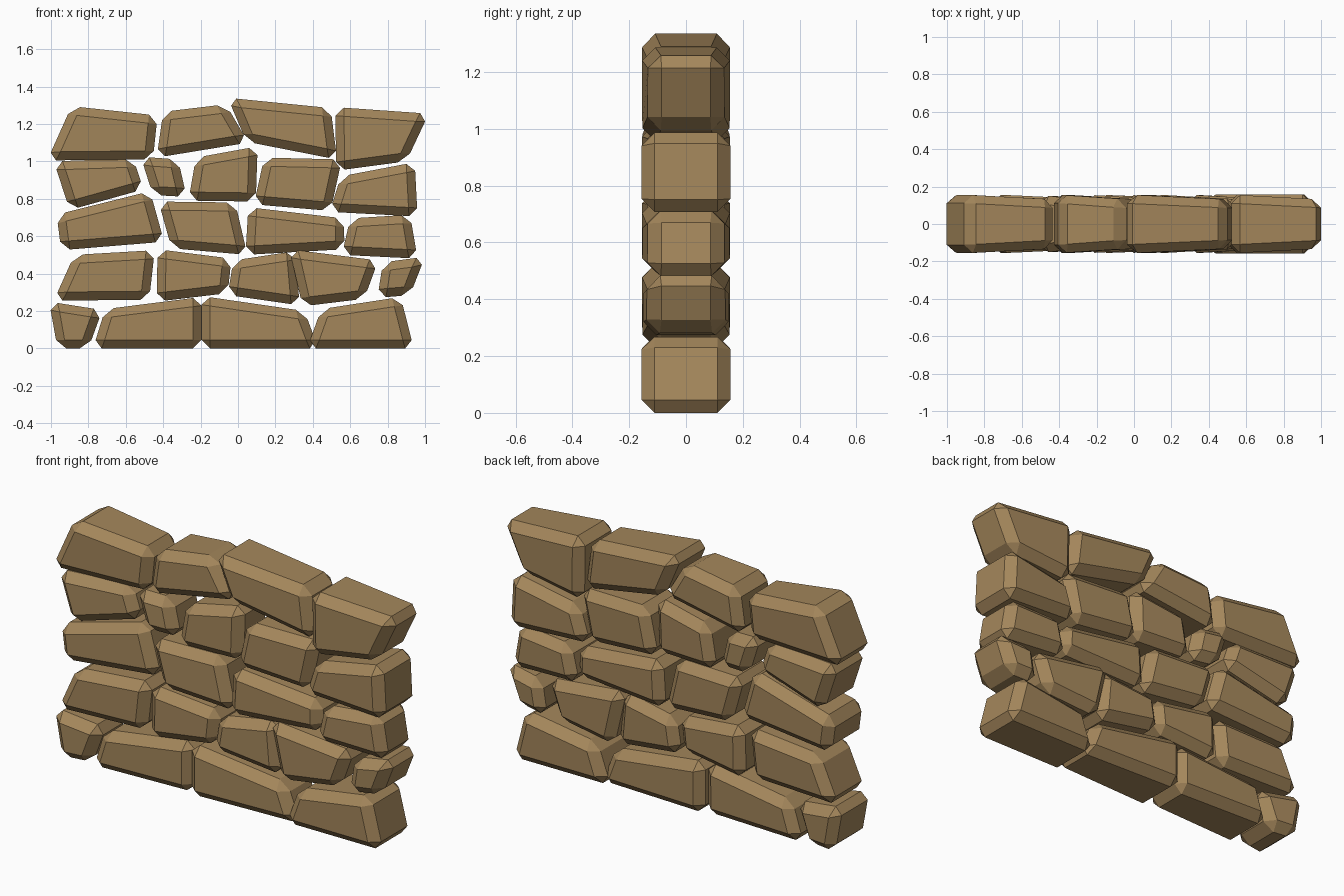
import bpy, bmesh

BEVEL = 0.046
FULL, SLIM = 0.157, 0.132   # half thickness of a stone at its thick and thin end

stone_mat = bpy.data.materials.new("sandy brown stone")
stone_mat.diffuse_color = (0.37, 0.24, 0.105, 1)


def stone(name, outline, right_half):
    """Four-cornered block (bl, br, tr, tl), tapering to the right, chamfered."""
    pts = [(outline[i], outline[i + 1]) for i in range(0, 8, 2)]
    half = (FULL, right_half, right_half, FULL)
    bm = bmesh.new()
    front = [bm.verts.new((x, -h, z)) for (x, z), h in zip(pts, half)]
    back = [bm.verts.new((x, h, z)) for (x, z), h in zip(pts, half)]
    bm.faces.new(front)
    bm.faces.new(back[::-1])
    for i in range(4):
        j = (i + 1) % 4
        bm.faces.new((front[j], front[i], back[i], back[j]))
    bmesh.ops.recalc_face_normals(bm, faces=bm.faces)
    bmesh.ops.bevel(bm, geom=bm.edges[:], offset=BEVEL, offset_type='OFFSET',
                    segments=1, profile=0.5, affect='EDGES', clamp_overlap=True)
    mesh = bpy.data.meshes.new(name)
    bm.to_mesh(mesh)
    bm.free()
    mesh.materials.append(stone_mat)
    bpy.context.collection.objects.link(bpy.data.objects.new(name, mesh))


def course(name, stones, last_half=SLIM):
    """One row of stones from left to right."""
    for i, outline in enumerate(stones):
        last = i == len(stones) - 1
        stone(f"{name}_stone_{i + 1}", outline, last_half if last else SLIM)


# Bottom course
course("bottom_course", [
    (-.965, 0, -.80, 0, -.725, .205, -1.01, .25),
    (-.775, 0, -.195, 0, -.195, .275, -.71, .21),
    (-.195, 0, .43, 0, .355, .20, -.195, .28),
    (.37, 0, .94, 0, .87, .275, .445, .21)], FULL)

# Second course
course("second_course", [
    (-.985, .255, -.475, .26, -.445, .525, -.875, .50),
    (-.435, .25, -.055, .295, -.035, .48, -.43, .53),
    (-.055, .285, .33, .23, .305, .52, -.025, .47),
    (.345, .225, .675, .265, .75, .47, .275, .53),
    (.745, .27, .92, .285, 1.0, .49, .775, .46)])

# Third course
course("third_course", [
    (-.945, .525, -.395, .57, -.47, .84, -.97, .715),
    (-.355, .535, .05, .50, -.015, .78, -.425, .785),
    (.04, .50, .57, .53, .565, .695, .055, .755),
    (.555, .50, .96, .48, .92, .715, .60, .695)])

# Fourth course
course("fourth_course", [
    (-.90, .74, -.505, .85, -.56, 1.015, -.985, 1.0),
    (-.455, .82, -.275, .81, -.32, 1.01, -.52, 1.025),
    (-.265, .79, .095, .785, .105, 1.08, -.225, 1.02),
    (.085, .77, .495, .735, .555, 1.01, .14, 1.02),
    (.49, .73, .96, .705, .945, .995, .55, .92)], FULL)

# Top course
course("top_course", [
    (-1.02, 1.005, -.455, 1.01, -.43, 1.245, -.89, 1.295),
    (-.435, 1.02, .055, 1.10, -.065, 1.305, -.40, 1.265),
    (.045, 1.105, .53, 1.01, .495, 1.285, -.055, 1.34),
    (.525, .95, .90, 1.0, 1.02, 1.255, .52, 1.29)])
